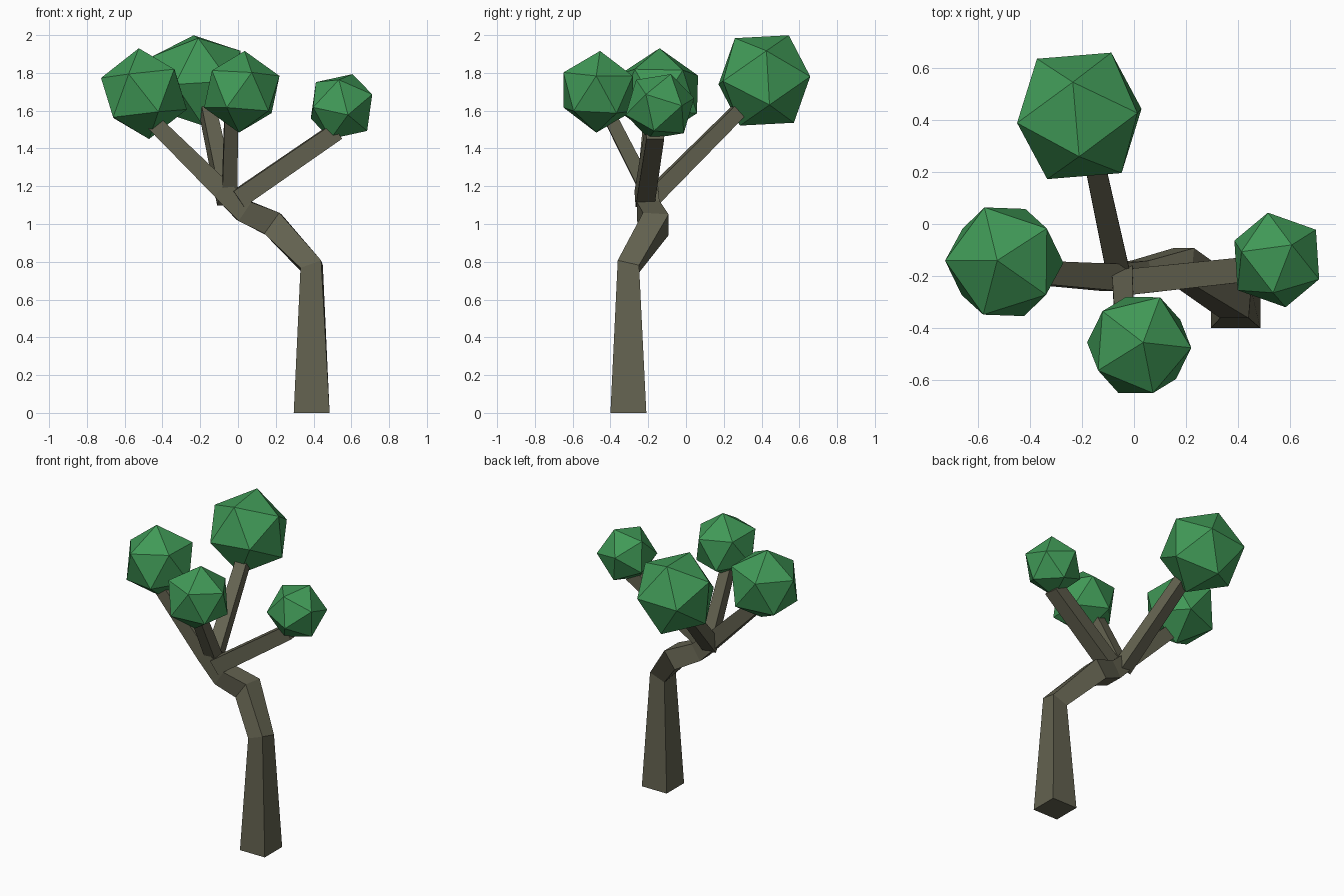
import bpy, bmesh
from mathutils import Vector, Matrix

cube = bpy.data.objects.get("Cube")
if cube:
    bpy.data.objects.remove(cube, do_unlink=True)


def material(name, color):
    mat = bpy.data.materials.new(name)
    mat.use_nodes = True
    mat.diffuse_color = (*color, 1)
    mat.node_tree.nodes["Principled BSDF"].inputs["Base Color"].default_value = (*color, 1)
    return mat


bark = material("olive_bark", (0.125, 0.122, 0.08))
leaf = material("leaf_green", (0.052, 0.32, 0.095))


def add_object(name, bm, mat):
    bmesh.ops.recalc_face_normals(bm, faces=bm.faces[:])
    mesh = bpy.data.meshes.new(name)
    bm.to_mesh(mesh)
    bm.free()
    mesh.materials.append(mat)
    obj = bpy.data.objects.new(name, mesh)
    bpy.context.collection.objects.link(obj)
    return obj


def limb(name, path, halves, ref):
    """Square-section limb swept through the path, one half-width per point."""
    pts = [Vector(p) for p in path]
    bm = bmesh.new()
    rings = []
    for i, (p, h) in enumerate(zip(pts, halves)):
        steps = []
        if i > 0:
            steps.append((p - pts[i - 1]).normalized())
        if i < len(pts) - 1:
            steps.append((pts[i + 1] - p).normalized())
        tangent = sum(steps, Vector()).normalized()
        u = tangent.cross(Vector(ref)).normalized()
        v = tangent.cross(u)
        corners = ((1, 1), (-1, 1), (-1, -1), (1, -1))
        rings.append([bm.verts.new(p + (u * a + v * b) * h) for a, b in corners])
    for low, high in zip(rings, rings[1:]):
        for k in range(4):
            n = (k + 1) % 4
            bm.faces.new((low[k], low[n], high[n], high[k]))
    bm.faces.new(rings[0])
    bm.faces.new(rings[-1])
    return add_object(name, bm, bark)


def frame(a, b):
    """Axes with z along a and x towards b."""
    z = Vector(a).normalized()
    y = z.cross(Vector(b)).normalized()
    return Matrix((y.cross(z), y, z)).transposed()


def crown(name, center, radius, corner, neighbour):
    """Icosahedron turned so two adjacent corners point the given ways."""
    bm = bmesh.new()
    bmesh.ops.create_icosphere(bm, subdivisions=1, radius=radius)
    edge = bm.edges[:][0]
    turn = frame(corner, neighbour) @ frame(edge.verts[0].co, edge.verts[1].co).transposed()
    bmesh.ops.transform(bm, matrix=Matrix.Translation(center) @ turn.to_4x4(), verts=bm.verts)
    return add_object(name, bm, leaf)


# Bent trunk, running on into the right branch
limb("trunk",
     [(0.39, -0.305, 0), (0.39, -0.305, 0.775), (0.185, -0.16, 1.0),
      (0.03, -0.2, 1.07), (-0.09, -0.205, 1.185), (-0.47, -0.18, 1.56)],
     [0.095, 0.058, 0.068, 0.06, 0.052, 0.042], (0, 1, 0))

# Side branches
limb("left_branch", [(0.0, -0.22, 1.132), (0.52, -0.165, 1.49)], [0.05, 0.047], (0, 0, 1))
limb("front_branch", [(-0.045, -0.19, 1.15), (-0.035, -0.43, 1.62)], [0.04, 0.035], (0, 0, 1))
limb("back_branch", [(-0.06, -0.19, 1.13), (-0.165, 0.3, 1.62)], [0.045, 0.038], (0, 0, 1))

# Faceted leaf crowns
crown("back_crown", (-0.21, 0.415, 1.76), 0.273, (-0.025, 0.13, 0.24), (0, -0.16, 0.22))
crown("right_crown", (-0.498, -0.145, 1.69), 0.242, (-0.027, 0.005, 0.24), (0.16, 0.125, 0.12))
crown("front_crown", (0.02, -0.465, 1.70), 0.217, (0.015, 0.01, 0.215), (0.2, -0.01, 0.09))
crown("left_crown", (0.548, -0.138, 1.622), 0.19, (0.058, 0.058, 0.172), (0.164, -0.083, 0.05))
